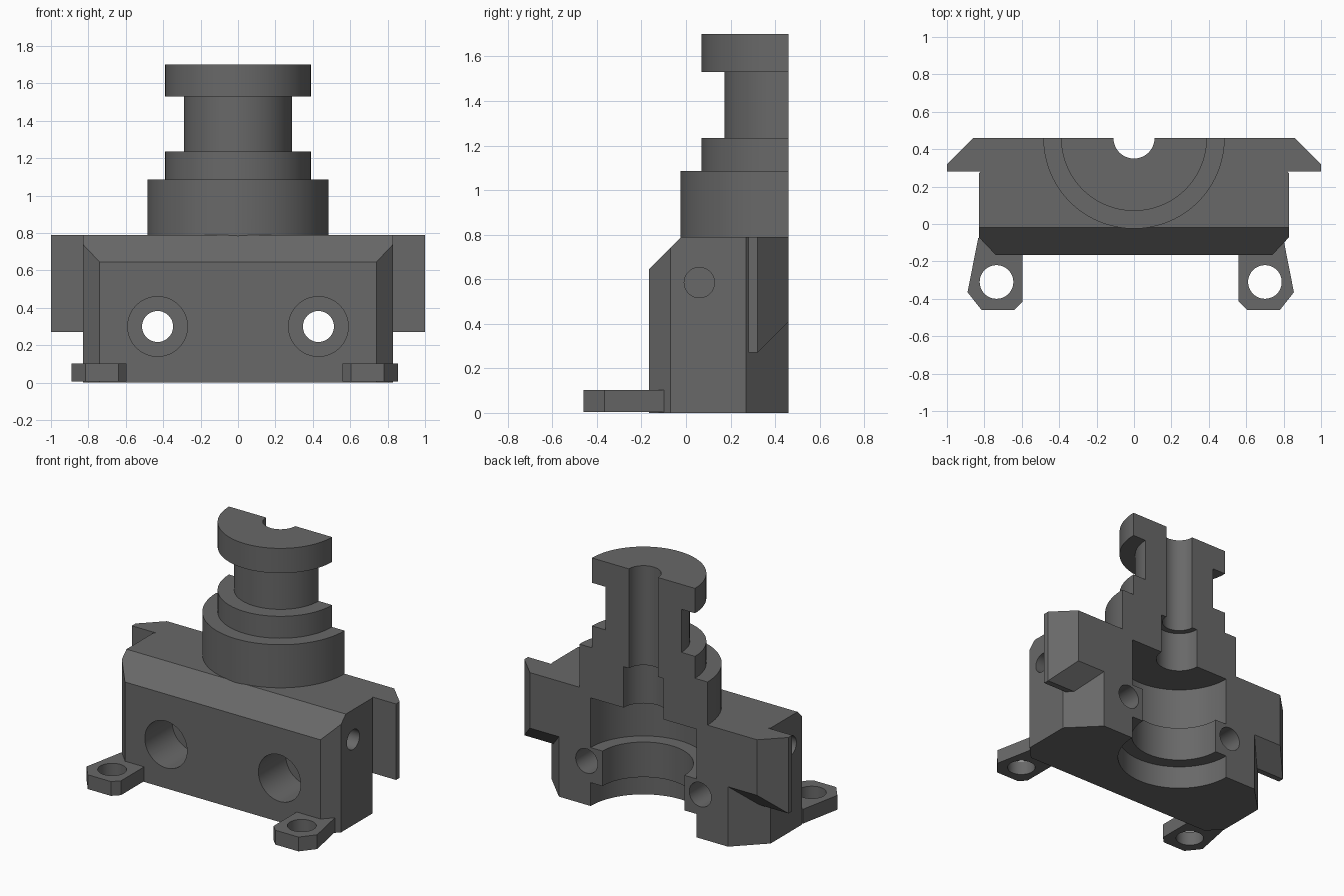
import bpy, bmesh, math
from mathutils import Vector, Matrix

if "Cube" in bpy.data.objects:
    bpy.data.objects.remove(bpy.data.objects["Cube"])

CUT_Y = 0.46                       # plane of the sectioned back face
grey = bpy.data.materials.new("dark_grey")
grey.diffuse_color = (0.14, 0.14, 0.14, 1)
grey.use_nodes = True
grey.node_tree.nodes["Principled BSDF"].inputs["Base Color"].default_value = grey.diffuse_color


def make(name, bm):
    bmesh.ops.recalc_face_normals(bm, faces=bm.faces)
    me = bpy.data.meshes.new(name)
    bm.to_mesh(me)
    bm.free()
    me.materials.append(grey)
    ob = bpy.data.objects.new(name, me)
    bpy.context.collection.objects.link(ob)
    return ob


def slice_off(bm, point, normal):
    """Remove what lies on the normal side of a plane and close the opening."""
    r = bmesh.ops.bisect_plane(bm, geom=bm.verts[:] + bm.edges[:] + bm.faces[:],
                               plane_co=point, plane_no=normal, clear_outer=True)
    edges = [e for e in r["geom_cut"] if isinstance(e, bmesh.types.BMEdge)]
    bmesh.ops.contextual_create(bm, geom=edges)


def prism(pts, z0, z1):
    bm = bmesh.new()
    f = bm.faces.new([bm.verts.new((x, y, z0)) for x, y in pts])
    r = bmesh.ops.extrude_face_region(bm, geom=[f])
    bmesh.ops.translate(bm, vec=(0, 0, z1 - z0),
                        verts=[v for v in r["geom"] if isinstance(v, bmesh.types.BMVert)])
    bmesh.ops.recalc_face_normals(bm, faces=bm.faces)
    return bm


def lathe(name, profile, n=96):
    """Solid of revolution about the vertical axis through (0, CUT_Y)."""
    bm = bmesh.new()
    rings = [[bm.verts.new((r * math.cos(2 * math.pi * i / n),
                            CUT_Y + r * math.sin(2 * math.pi * i / n), z))
              for i in range(n)] for r, z in profile]
    for a, b in zip(rings, rings[1:]):
        for i in range(n):
            j = (i + 1) % n
            bm.faces.new((a[i], a[j], b[j], b[i]))
    bm.faces.new(rings[0])
    bm.faces.new(rings[-1])
    return make(name, bm)


def rod(name, r, start, end, n=48):
    a, b = Vector(start), Vector(end)
    m = Matrix.Translation((a + b) / 2) @ (b - a).to_track_quat('Z', 'Y').to_matrix().to_4x4()
    bm = bmesh.new()
    bmesh.ops.create_cone(bm, cap_ends=True, segments=n, radius1=r, radius2=r,
                          depth=(b - a).length, matrix=m)
    return make(name, bm)


def combine(ob, other, op):
    other.hide_render = True
    m = ob.modifiers.new(op.lower(), 'BOOLEAN')
    m.operation, m.solver, m.object = op, 'EXACT', other
    bpy.context.view_layer.update()
    dg = bpy.context.evaluated_depsgraph_get()
    me = bpy.data.meshes.new_from_object(ob.evaluated_get(dg))
    ob.modifiers.clear()
    ob.data = me
    bpy.data.objects.remove(other)


# Block with bevelled front corners, front top edge and back corners
half = [(0.74, -0.165), (0.83, -0.07), (0.83, 0.27), (0.54, 0.56)]
bm = prism(half + [(-x, y) for x, y in reversed(half)], 0, 0.79)
slice_off(bm, (0, -0.02, 0.79), (0, -1, 1))
housing = make("housing", bm)

# Side wings with slanted back and underside
for s in (1, -1):
    bm = prism([(s * x, y) for x, y in
                [(0.4, 0.28), (1, 0.28), (1, 0.32), (0.76, 0.56), (0.4, 0.56)]], 0.27, 0.79)
    slice_off(bm, (0, 0.32, 0.27), (0, 1, -1))
    combine(housing, make("wing", bm), 'UNION')

# Stepped turret on top
combine(housing, lathe("turret", [(0.485, 0.76), (0.485, 1.085), (0.39, 1.085), (0.39, 1.235),
                                  (0.288, 1.235), (0.288, 1.53), (0.39, 1.53), (0.39, 1.7)]),
        'UNION')

# Stepped bore down the axis
combine(housing, lathe("bore", [(0.40, -0.1), (0.40, 0.16), (0.31, 0.16), (0.31, 0.40),
                                (0.40, 0.40), (0.40, 0.74), (0.15, 0.74), (0.15, 1.02),
                                (0.11, 1.02), (0.11, 1.8)]), 'DIFFERENCE')

# Counterbored front holes and blind side holes
for s in (1, -1):
    x = s * 0.43
    combine(housing, rod("through_hole", 0.083, (x, -0.3, 0.3), (x, 0.7, 0.3)), 'DIFFERENCE')
    combine(housing, rod("counterbore", 0.16, (x, -0.3, 0.3), (x, 0.13, 0.3)), 'DIFFERENCE')
    combine(housing, rod("side_hole", 0.068, (s * 0.95, 0.06, 0.585), (s * 0.55, 0.06, 0.585)),
            'DIFFERENCE')

# Section plane at the back
combine(housing, make("section_cutter",
                      prism([(-2, CUT_Y), (2, CUT_Y), (2, 2), (-2, 2)], -1, 3)), 'DIFFERENCE')

# Mounting lugs with bolt holes
lugs = []
for name, s, dx in (("left_lug", -1, 0), ("right_lug", 1, -0.035)):
    pts = [(0.595, -0.10), (0.595, -0.415), (0.64, -0.46), (0.815, -0.46),
           (0.89, -0.365), (0.833, -0.075), (0.78, -0.06)]
    lug = make(name, prism([(s * x + dx, y) for x, y in pts], 0.005, 0.103))
    cx = s * 0.735 + dx
    combine(lug, rod("bolt_hole", 0.09, (cx, -0.31, -0.1), (cx, -0.31, 0.3)), 'DIFFERENCE')
    lugs.append(lug)

# Smooth round walls, keep edges sharp
bpy.ops.object.select_all(action='DESELECT')
for ob in [housing] + lugs:
    ob.select_set(True)
bpy.context.view_layer.objects.active = housing
bpy.ops.object.shade_smooth_by_angle(angle=math.radians(30))
